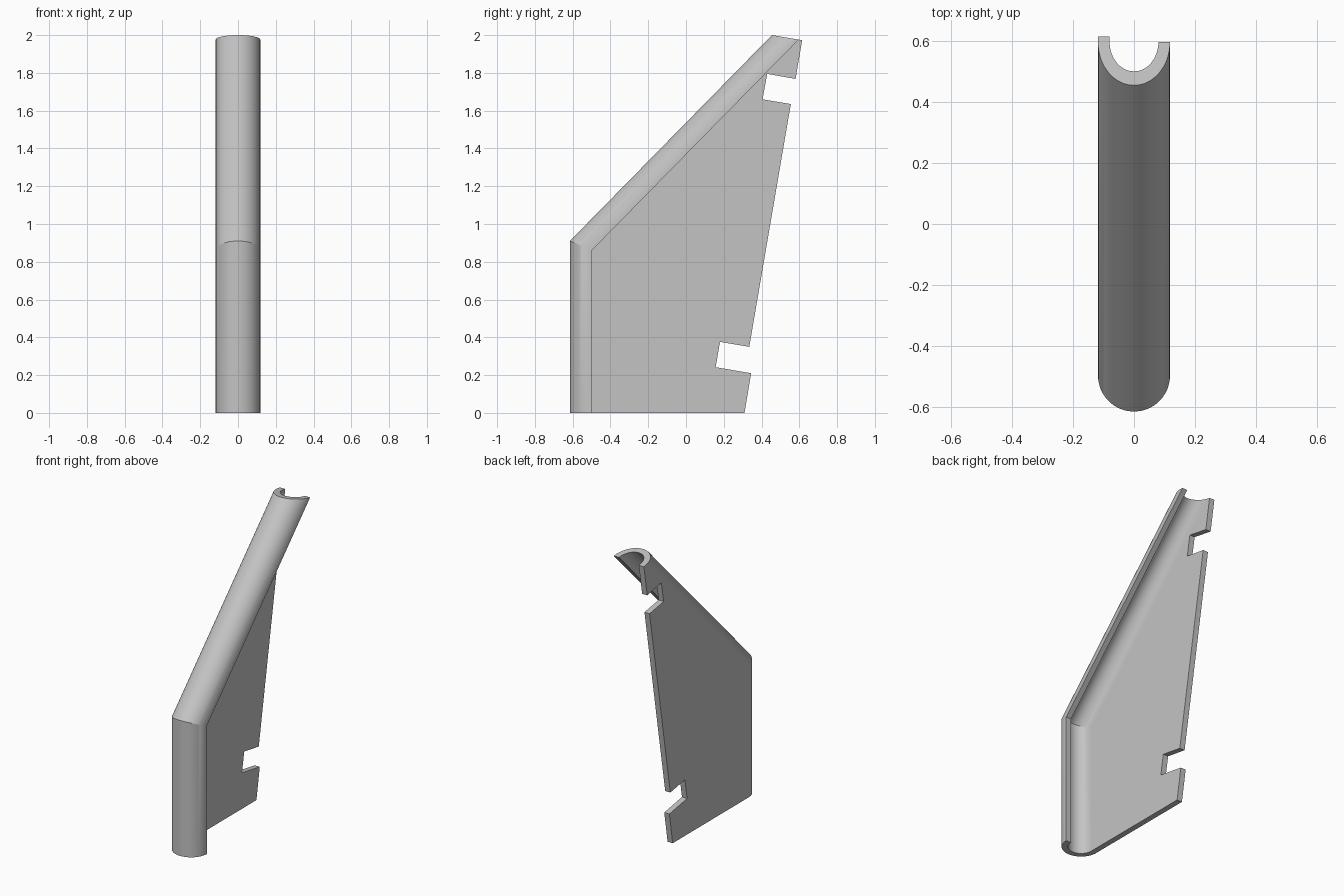
import bpy, bmesh, math
from mathutils import Vector

cube = bpy.data.objects.get("Cube")
if cube:
    bpy.data.objects.remove(cube, do_unlink=True)

R, WALL, SEGS = 0.118, 0.038, 32

grey = bpy.data.materials.new("plain grey")
grey.use_nodes = True
colour = (0.55, 0.55, 0.55, 1)
grey.diffuse_color = colour
grey.node_tree.nodes["Principled BSDF"].inputs["Base Color"].default_value = colour

# Sweep stations in (y, z): point on the outer ridge, and step per unit of depth
ridge = [Vector((-0.615, 0)), Vector((-0.615, 0.91)), Vector((0.455, 2.0))]
run = (ridge[2] - ridge[1]).normalized()
normal = Vector((run.y, -run.x))
mitre = Vector((1, (normal.x - 1) / run.x * run.y + normal.y))
mitre = Vector((1, (1 - normal.x) / normal.y))
cut = Vector((math.cos(math.radians(9.5)), -math.sin(math.radians(9.5))))
steps = [Vector((1, 0)), mitre, cut / cut.dot(normal)]


def station(i, depth):
    return ridge[i] + steps[i] * depth


bm = bmesh.new()

# Half-round folded edge: outer arc, then inner arc back
section = []
for radius, order in ((R, range(SEGS + 1)), (R - WALL, range(SEGS, -1, -1))):
    for k in order:
        t = math.pi * k / SEGS
        section.append((-radius * math.cos(t), R - radius * math.sin(t)))
rings = [[bm.verts.new((x, *station(i, d))) for x, d in section] for i in range(3)]
n = len(section)
for a, b in zip(rings, rings[1:]):
    for k in range(n - 1):      # the open side joins the plate
        bm.faces.new((a[k], a[k + 1], b[k + 1], b[k]))
for ring in (rings[0], rings[2]):
    for k in range(SEGS):
        bm.faces.new((ring[k], ring[k + 1], ring[n - 2 - k], ring[n - 1 - k]))

# Side plate with two hook slots in the back edge
back = [(0.31, 0), (0.345, 0.21), (0.157, 0.242), (0.18, 0.376), (0.335, 0.35),
        (0.555, 1.635), (0.405, 1.66), (0.43, 1.795), (0.58, 1.768), (0.615, 1.973)]
outline = [station(0, R)] + [Vector(p) for p in back] + [station(2, R), station(1, R)]
outer = [bm.verts.new((-R, *p)) for p in outline]
inner = [bm.verts.new((WALL - R, *p)) for p in outline]
bm.faces.new(outer)
bm.faces.new(inner)
for k in range(len(outline) - 2):
    bm.faces.new((outer[k], outer[k + 1], inner[k + 1], inner[k]))

# Weld the fold to the plate
bmesh.ops.remove_doubles(bm, verts=bm.verts, dist=0.0005)
bmesh.ops.recalc_face_normals(bm, faces=bm.faces)
mesh = bpy.data.meshes.new("folded_side_bracket")
bm.to_mesh(mesh)
bm.free()
mesh.materials.append(grey)
bracket = bpy.data.objects.new("folded_side_bracket", mesh)
bpy.context.collection.objects.link(bracket)
bpy.context.view_layer.objects.active = bracket
bracket.select_set(True)
bpy.ops.object.shade_smooth_by_angle(angle=math.radians(20))

# Keep the large plate flat next to the fold
weighted = bracket.modifiers.new("flat plate shading", 'WEIGHTED_NORMAL')
weighted.keep_sharp = True
